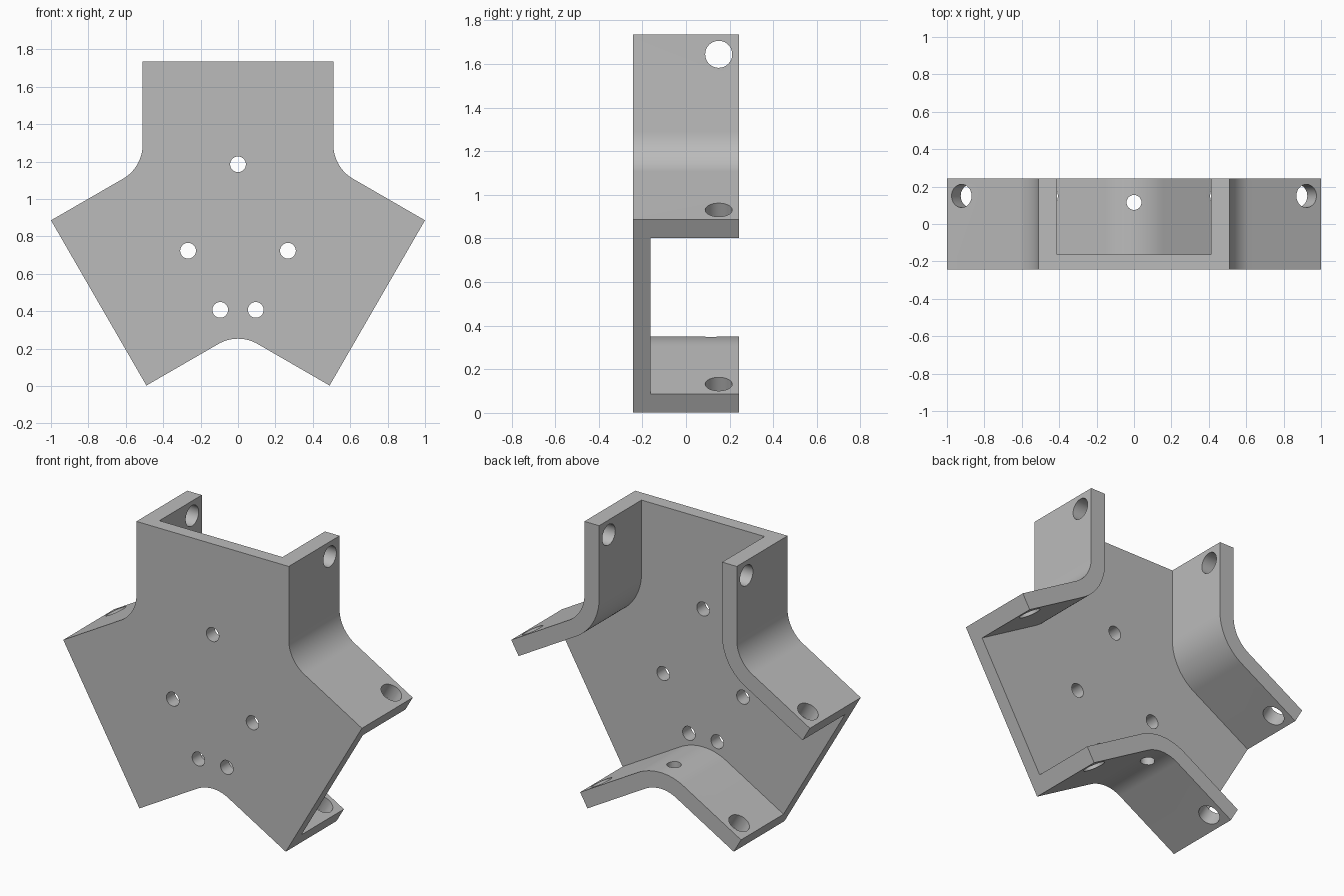
import bpy
import bmesh
from math import sin, cos, pi, radians, sqrt
from mathutils import Matrix, Vector

cube = bpy.data.objects.get("Cube")
if cube:
    bpy.data.objects.remove(cube, do_unlink=True)

# Main dimensions
HUB_Z = 0.874         # height of the three-way centre
ARM = 0.86            # centre to arm end
HALF = 0.51           # half the arm width
WALL = 0.098          # side wall thickness
FILLET = 0.21         # outer fillet between arms
FRONT, FLOOR, BACK = -0.243, -0.163, 0.243
HUB = Vector((0, 0, HUB_Z))

grey = bpy.data.materials.new("plain grey")
grey.use_nodes = True
colour = (0.5, 0.5, 0.5, 1)
grey.diffuse_color = colour
grey.node_tree.nodes["Principled BSDF"].inputs["Base Color"].default_value = colour


def direction(angle):
    return Vector((cos(angle), 0, sin(angle)))


def three_arm_outline(half, radius, length, steps=20):
    """Three square-ended arms with rounded inner corners."""
    points = []
    for k in range(3):
        a = pi / 2 + k * 2 * pi / 3
        along, across = direction(a), direction(a + pi / 2)
        points += [HUB + along * length - across * half,
                   HUB + along * length + across * half]
        # Arc in the notch that follows this arm
        notch = a + pi / 3
        centre = HUB + direction(notch) * ((half + radius) / sin(pi / 3))
        for i in range(steps + 1):
            t = notch + pi + radians(30) - radians(60) * i / steps
            points.append(centre + direction(t) * radius)
    return points


def prism(name, points, y0, y1):
    bm = bmesh.new()
    face = bm.faces.new([bm.verts.new((p.x, y0, p.z)) for p in points])
    new = bmesh.ops.extrude_face_region(bm, geom=[face])["geom"]
    verts = [v for v in new if isinstance(v, bmesh.types.BMVert)]
    bmesh.ops.translate(bm, verts=verts, vec=(0, y1 - y0, 0))
    bmesh.ops.recalc_face_normals(bm, faces=bm.faces)
    return add_object(name, bm)


def add_object(name, bm):
    mesh = bpy.data.meshes.new(name)
    bm.to_mesh(mesh)
    bm.free()
    mesh.materials.append(grey)
    obj = bpy.data.objects.new(name, mesh)
    bpy.context.collection.objects.link(obj)
    return obj


def drill(name, centre, axis, radius, depth):
    bm = bmesh.new()
    turn = Vector(axis).to_track_quat("Z", "Y").to_matrix().to_4x4()
    bmesh.ops.create_cone(bm, cap_ends=True, segments=40, radius1=radius,
                          radius2=radius, depth=depth,
                          matrix=Matrix.Translation(centre) @ turn)
    return add_object(name, bm)


# Solid body and the open pocket behind the front plate
bracket = prism("three_arm_bracket", three_arm_outline(HALF, FILLET, ARM), FRONT, BACK)
cutters = [prism("pocket_cutter",
                 three_arm_outline(HALF - WALL, FILLET + WALL, ARM + 0.2),
                 FLOOR, BACK + 0.2)]

# Small holes through the front plate
for x, z in [(0, 1.185), (0.267, 0.723), (-0.267, 0.723), (0.095, 0.407), (-0.095, 0.407)]:
    cutters.append(drill("plate_hole_cutter", Vector((x, FRONT, z)), (0, 1, 0), 0.042, 0.3))

# Cross holes through both walls at each arm end
for k in range(3):
    a = pi / 2 + k * 2 * pi / 3
    centre = HUB + direction(a) * (ARM - 0.09) + Vector((0, 0.15, 0))
    for side in (-1, 1):
        across = direction(a + pi / 2) * side
        cutters.append(drill("wall_hole_cutter", centre + across * (HALF - WALL / 2),
                             across, 0.062, 0.22))

# Upright hole in the lower arch
cutters.append(drill("arch_hole_cutter", Vector((0, 0.115, 0.3)), (0, 0, 1), 0.04, 0.25))

bpy.context.view_layer.objects.active = bracket
for cutter in cutters:
    cutter.hide_render = True
    mod = bracket.modifiers.new("cut", "BOOLEAN")
    mod.operation = "DIFFERENCE"
    mod.solver = "EXACT"
    mod.object = cutter
    bpy.ops.object.modifier_apply(modifier=mod.name)
    bpy.data.objects.remove(cutter, do_unlink=True)

# Smooth fillets and bores, crisp edges elsewhere
bpy.ops.object.select_all(action="DESELECT")
bracket.select_set(True)
bpy.ops.object.shade_smooth_by_angle(angle=radians(30))
